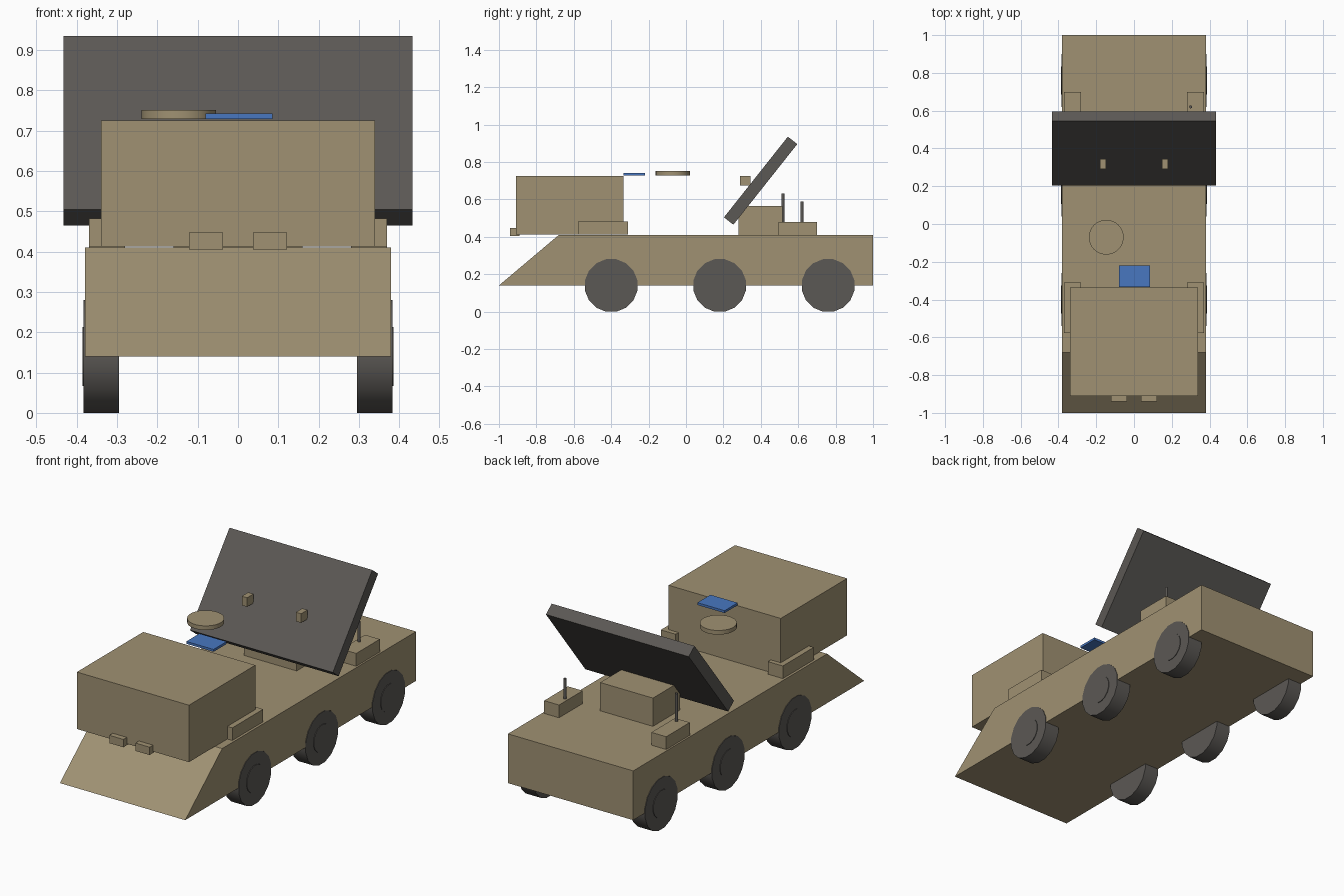
import bpy, math
from mathutils import Matrix

if "Cube" in bpy.data.objects:
    bpy.data.objects.remove(bpy.data.objects["Cube"], do_unlink=True)


def material(name, rgb):
    mat = bpy.data.materials.new(name)
    mat.use_nodes = True
    mat.diffuse_color = (*rgb, 1)
    mat.node_tree.nodes["Principled BSDF"].inputs["Base Color"].default_value = (*rgb, 1)
    return mat


TAN = material("sand_tan", (0.35, 0.285, 0.17))
GREY = material("dark_grey", (0.105, 0.098, 0.09))
BLUE = material("screen_blue", (0.065, 0.185, 0.53))


def box(name, mat, x, y, z):
    """Box from three (low, high) ranges."""
    bpy.ops.mesh.primitive_cube_add(size=1, location=[sum(r) / 2 for r in (x, y, z)])
    ob = bpy.context.object
    ob.name = name
    ob.data.transform(Matrix.Diagonal([r[1] - r[0] for r in (x, y, z)] + [1]))
    ob.data.materials.append(mat)
    return ob


def cylinder(name, mat, radius, depth, location, sides, along_x=False):
    bpy.ops.mesh.primitive_cylinder_add(vertices=sides, radius=radius, depth=depth, location=location)
    ob = bpy.context.object
    ob.name = name
    if along_x:
        # Half a step of spin rests the wheel on a flat side
        ob.data.transform(Matrix.Rotation(math.pi / 2, 4, 'Y') @ Matrix.Rotation(math.pi / sides, 4, 'Z'))
    ob.data.materials.append(mat)
    bpy.ops.object.shade_smooth_by_angle(angle=math.radians(35))
    return ob


# Hull: box whose upper front edge is pulled back into a sloping nose
hull = box("hull", TAN, (-0.38, 0.38), (-1, 1), (0.14, 0.41))
for v in hull.data.vertices:
    if v.co.y < 0 and v.co.z > 0:
        v.co.y += 0.32

# Cabin
box("cabin", TAN, (-0.34, 0.34), (-0.91, -0.335), (0.413, 0.725))

# Paired parts on both sides
for side, s in (("left", 1), ("right", -1)):
    def span(a, b):
        return sorted((s * a, s * b))

    box(side + "_front_light", TAN, span(0.037, 0.122), (-0.94, -0.89), (0.405, 0.448))
    box(side + "_side_locker", TAN, span(0.28, 0.37), (-0.578, -0.31), (0.413, 0.482))
    box(side + "_rear_locker", TAN, span(0.28, 0.37), (0.495, 0.70), (0.41, 0.48))
    box(side + "_panel_bracket", TAN, span(0.148, 0.18), (0.29, 0.345), (0.675, 0.725))
    for place, y in (("front", -0.40), ("middle", 0.18), ("rear", 0.76)):
        cylinder(f"{side}_{place}_wheel", GREY, 0.143, 0.088, (s * 0.339, y, 0.14), 16, True)
        cylinder(f"{side}_{place}_hub", GREY, 0.075, 0.03, (s * 0.371, y, 0.14), 16, True)

# Antennas stand on the rear lockers at different heights
for side, x, y, top in (("left", 0.30, 0.62, 0.59), ("right", -0.305, 0.518, 0.632)):
    cylinder(side + "_antenna", GREY, 0.008, top - 0.46, (x, y, (top + 0.46) / 2), 12)

# Tilted panel and the equipment box under it
panel = box("tilted_panel", GREY, (-0.433, 0.433), (0.124, 0.674), (0.668, 0.732))
panel.rotation_euler.x = math.radians(51.6)
box("equipment_box", TAN, (-0.16, 0.16), (0.28, 0.515), (0.41, 0.565))

# Floating screen plate and round sensor disc
box("screen_plate", BLUE, (-0.08, 0.085), (-0.333, -0.22), (0.729, 0.742))
cylinder("sensor_disc", TAN, 0.092, 0.023, (-0.147, -0.07, 0.74), 32)
